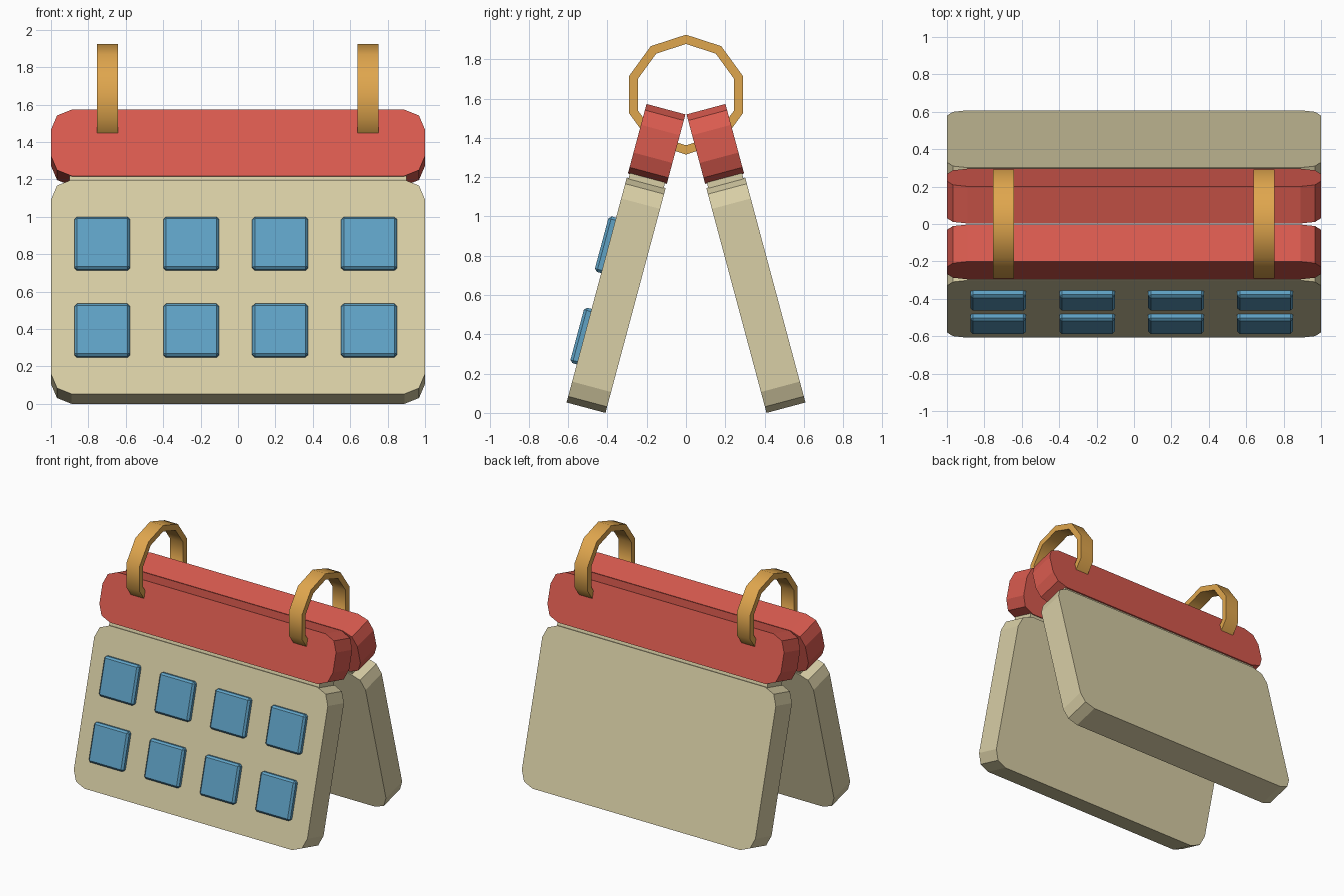
import bpy, bmesh, math
from mathutils import Matrix, Vector

if "Cube" in bpy.data.objects:
    bpy.data.objects.remove(bpy.data.objects["Cube"])

TILT = math.radians(15)
THICK = 0.205


def material(name, rgb):
    m = bpy.data.materials.new(name)
    m.diffuse_color = (*rgb, 1)
    m.use_nodes = True
    m.node_tree.nodes["Principled BSDF"].inputs["Base Color"].default_value = m.diffuse_color
    return m


cream = material("cream", (0.69, 0.62, 0.38))
red = material("red", (0.70, 0.105, 0.078))
blue = material("blue", (0.115, 0.36, 0.56))
gold = material("gold", (0.74, 0.38, 0.075))

# Local frame of a leaning board: x across, y into the board, z up along its face
FRONT = (Matrix.Translation((0, -0.608, THICK * math.sin(TILT)))
         @ Matrix.Rotation(-TILT, 4, 'X'))
BACK = Matrix.Rotation(math.pi, 4, 'Z') @ FRONT


def finish(bm, name, mat, matrix=Matrix.Identity(4)):
    bm.transform(matrix)
    bmesh.ops.recalc_face_normals(bm, faces=bm.faces)
    me = bpy.data.meshes.new(name)
    bm.to_mesh(me)
    bm.free()
    me.materials.append(mat)
    ob = bpy.data.objects.new(name, me)
    bpy.context.collection.objects.link(ob)
    return ob


def box(name, lo, hi, mat, matrix, bevel=0, segments=1, depth_only=False):
    """Box between two corners; bevels all edges or only those along the depth."""
    lo, hi = Vector(lo), Vector(hi)
    bm = bmesh.new()
    bmesh.ops.create_cube(bm, size=1, matrix=Matrix.Translation((lo + hi) / 2)
                          @ Matrix.Diagonal((*(hi - lo), 1)))
    if bevel:
        edges = [e for e in bm.edges if not depth_only
                 or abs(e.verts[0].co.y - e.verts[1].co.y) > 1e-4]
        bmesh.ops.bevel(bm, geom=edges, offset=bevel, segments=segments,
                        profile=0.5, affect='EDGES')
    return finish(bm, name, mat, matrix)


# Two leaning boards, each with a header bar and a recessed neck between
for side, frame in (("front", FRONT), ("back", BACK)):
    box(side + "_board", (-1, 0, 0), (1, THICK, 1.185), cream, frame, 0.11, 2, True)
    box(side + "_neck", (-0.9, 0.01, 1.17), (0.9, THICK - 0.01, 1.22), cream, frame)
    box(side + "_header", (-1, 0, 1.207), (1, THICK, 1.573), red, frame, 0.11, 2, True)

# Grid of raised tiles on the front board
for r, z in enumerate((0.347, 0.828)):
    for c in range(4):
        x = -0.726 + 0.4755 * c
        box(f"tile_{r}_{c}", (x - 0.149, -0.037, z - 0.146),
            (x + 0.149, 0.02, z + 0.146), blue, FRONT, 0.014)


# Ten-sided binder rings
def ring(name, x):
    bm = bmesh.new()
    n, loops = 10, []
    for i in range(n):
        a = math.pi / 2 + i * math.tau / n
        loops.append([bm.verts.new((x + dx, rad * math.cos(a), 1.62 + rad * math.sin(a)))
                      for rad, dx in ((0.305, -0.056), (0.305, 0.056),
                                      (0.258, 0.056), (0.258, -0.056))])
    for i in range(n):
        a, b = loops[i], loops[(i + 1) % n]
        for j in range(4):
            k = (j + 1) % 4
            bm.faces.new((a[j], a[k], b[k], b[j]))
    ob = finish(bm, name, gold)
    bpy.ops.object.select_all(action='DESELECT')
    bpy.context.view_layer.objects.active = ob
    ob.select_set(True)
    bpy.ops.object.shade_smooth_by_angle(angle=math.radians(40))


ring("left_ring", -0.697)
ring("right_ring", 0.695)
